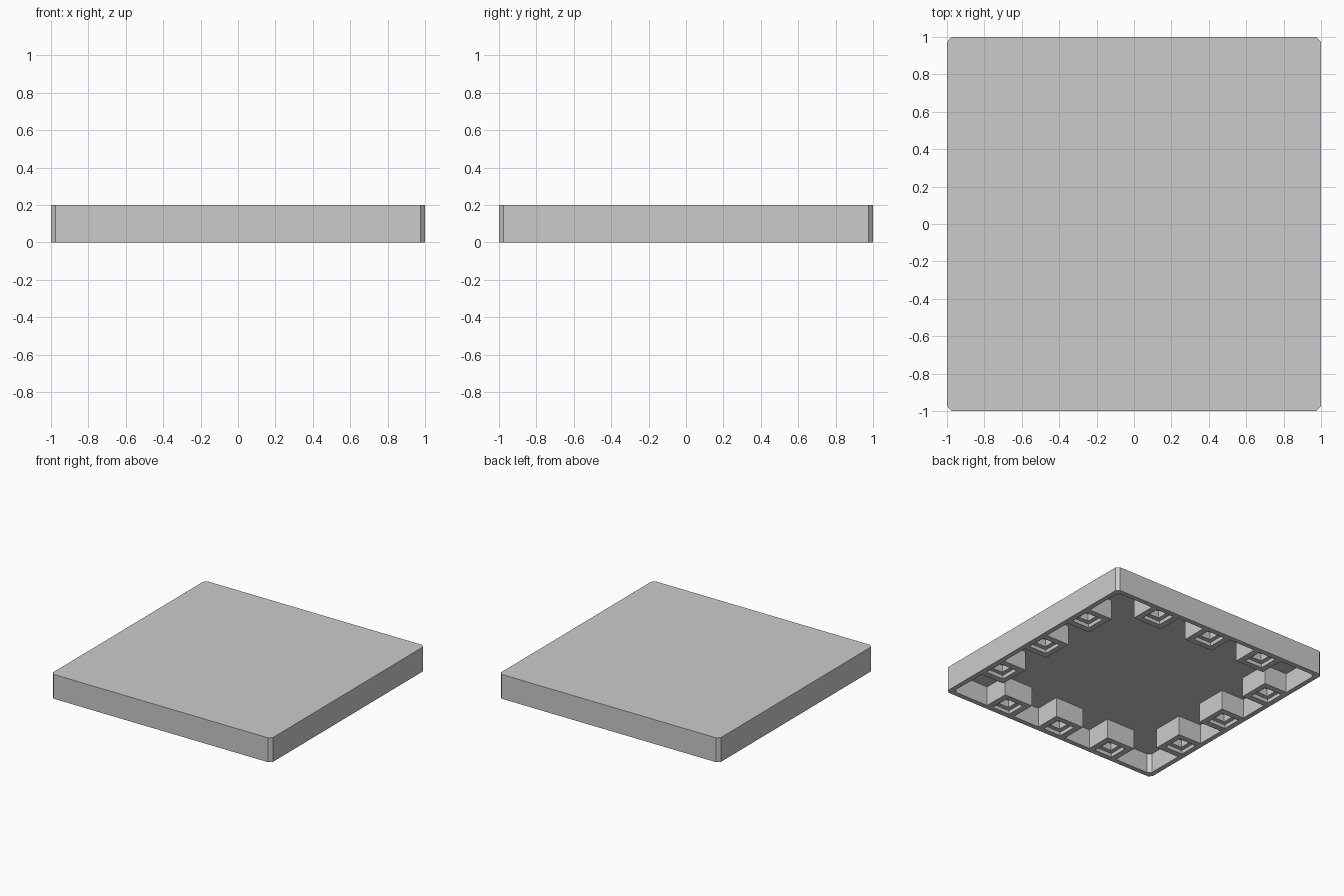
import bpy
import bmesh
from mathutils import Matrix

cube = bpy.data.objects.get("Cube")
if cube:
    bpy.data.objects.remove(cube, do_unlink=True)

HEIGHT, CEILING = 0.2, 0.16
WALL, CHAMFER = 0.04, 0.025
BLOCK_HALF, BLOCK_INNER = 0.13, 0.75
SOCKET_Y = 0.875
CENTRES = (-0.5, 0, 0.5)

grey = bpy.data.materials.new("plain grey")
grey.use_nodes = True
colour = (0.6, 0.6, 0.6, 1)
grey.diffuse_color = colour
grey.node_tree.nodes["Principled BSDF"].inputs["Base Color"].default_value = colour


def turned(points, quarter):
    """Rotate 2D points by quarter turns about the centre."""
    for _ in range(quarter):
        points = [(-y, x) for x, y in points]
    return points


def outline(half, with_blocks):
    """Chamfered square, optionally notched around the edge blocks."""
    side = [(-half + CHAMFER, -half)]
    if with_blocks:
        for c in CENTRES:
            a, b = c - BLOCK_HALF, c + BLOCK_HALF
            side += [(a, -half), (a, -BLOCK_INNER), (b, -BLOCK_INNER), (b, -half)]
    side.append((half - CHAMFER, -half))
    return [p for q in range(4) for p in turned(side, q)]


def loft(bm, rings):
    """Closed solid through matching rings of 3D points."""
    loops = [[bm.verts.new(p) for p in ring] for ring in rings]
    bm.faces.new(loops[0][::-1])
    bm.faces.new(loops[-1])
    n = len(loops[0])
    for low, high in zip(loops, loops[1:]):
        for i in range(n):
            j = (i + 1) % n
            bm.faces.new((low[i], low[j], high[j], high[i]))


def prism(bm, points, z0, z1):
    loft(bm, [[(x, y, z) for x, y in points] for z in (z0, z1)])


def finish(name, bm):
    bmesh.ops.recalc_face_normals(bm, faces=bm.faces[:])
    mesh = bpy.data.meshes.new(name)
    bm.to_mesh(mesh)
    bm.free()
    mesh.materials.append(grey)
    obj = bpy.data.objects.new(name, mesh)
    bpy.context.collection.objects.link(obj)
    return obj


# Solid slab with chamfered corners
bm = bmesh.new()
prism(bm, outline(1, False), 0, HEIGHT)
tile = finish("floor_tile", bm)

# Hollow underside, leaving three blocks along each wall
bm = bmesh.new()
prism(bm, outline(1 - WALL, True), -0.1, CEILING)
cavity = finish("cavity_cutter", bm)

# Stepped square sockets in the blocks: (half width, z)
bm = bmesh.new()
steps = [(0.08, -0.05), (0.08, 0.03), (0.045, 0.03), (0.045, 0.09)]
for q in range(4):
    for c in CENTRES:
        (cx, cy), = turned([(c, -SOCKET_Y)], q)
        loft(bm, [[(cx + h * sx, cy + h * sy, z)
                   for sx, sy in ((-1, -1), (1, -1), (1, 1), (-1, 1))]
                  for h, z in steps])
sockets = finish("socket_cutter", bm)

# Cut both, bake the result and drop the cutters
for cutter in (cavity, sockets):
    cutter.hide_render = True
    mod = tile.modifiers.new(cutter.name, "BOOLEAN")
    mod.operation = "DIFFERENCE"
    mod.solver = "EXACT"
    mod.object = cutter
depsgraph = bpy.context.evaluated_depsgraph_get()
baked = bpy.data.meshes.new_from_object(tile.evaluated_get(depsgraph))
tile.modifiers.clear()
tile.data = baked
baked.materials.clear()
baked.materials.append(grey)
for poly in baked.polygons:
    poly.material_index = 0
for cutter in (cavity, sockets):
    bpy.data.objects.remove(cutter, do_unlink=True)
